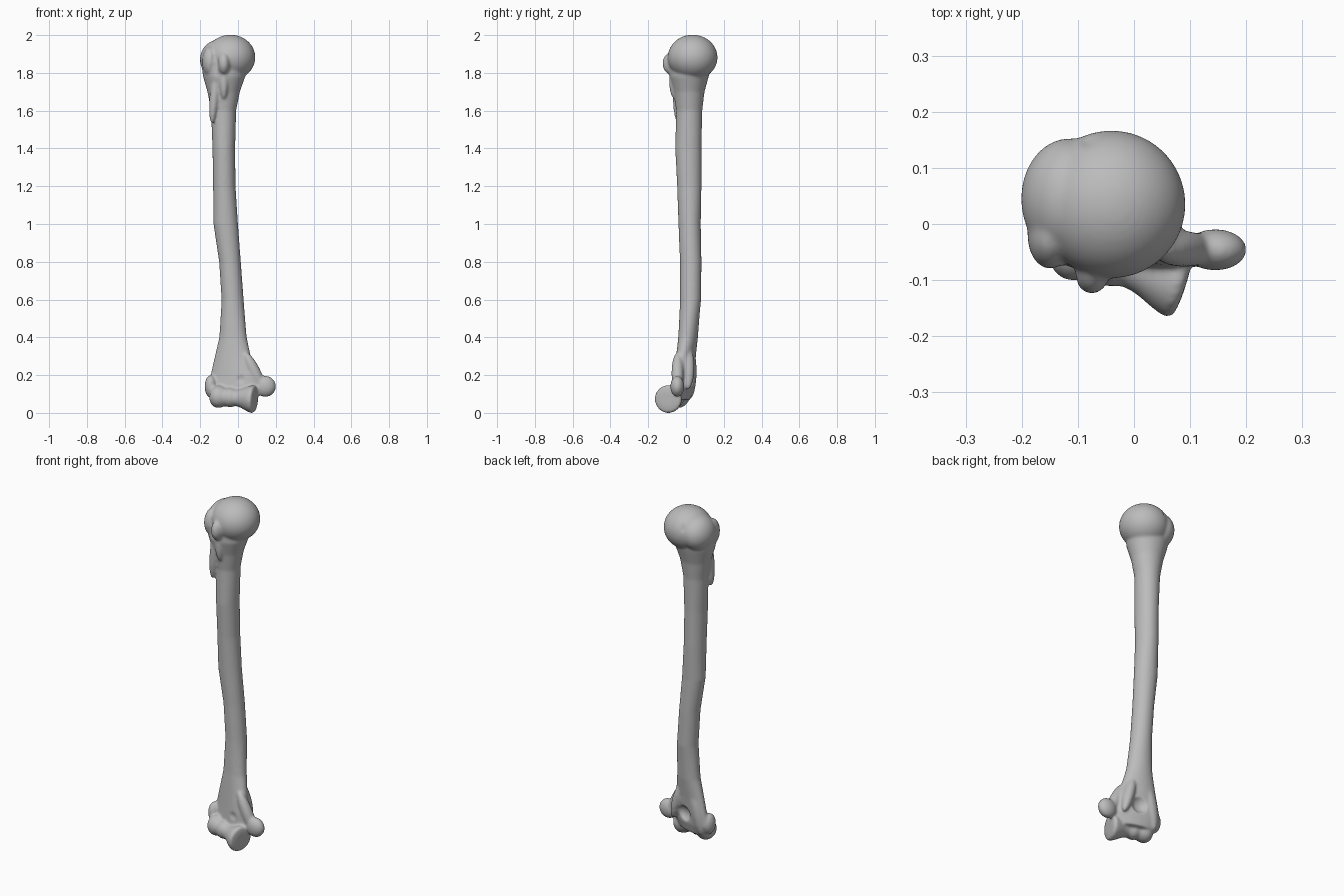
import bpy, bmesh
from math import sin, cos, pi, radians
from mathutils import Vector, Matrix

cube = bpy.data.objects.get("Cube")
if cube:
    bpy.data.objects.remove(cube)

GREY = (0.5, 0.5, 0.5, 1)
bone_mat = bpy.data.materials.new("bone grey")
bone_mat.use_nodes = True
bone_mat.diffuse_color = GREY
bone_mat.node_tree.nodes["Principled BSDF"].inputs["Base Color"].default_value = GREY

SIDES = 40


def loft(bm, rings):
    """Skin a list of (centre, axis u, axis v) ellipses and cap both ends."""
    loops = []
    for c, u, v in rings:
        angles = [2 * pi * i / SIDES for i in range(SIDES)]
        loops.append([bm.verts.new(c + u * cos(a) + v * sin(a)) for a in angles])
    for a, b in zip(loops, loops[1:]):
        for i in range(SIDES):
            j = (i + 1) % SIDES
            bm.faces.new((a[i], a[j], b[j], b[i]))
    bm.faces.new(loops[0][::-1])
    bm.faces.new(loops[-1])


def blob(bm, centre, radii, tilt=0):
    """Ellipsoid tilted about y, in degrees."""
    m = (Matrix.Translation(centre) @ Matrix.Rotation(radians(tilt), 4, "Y")
         @ Matrix.Diagonal((*radii, 1)))
    bmesh.ops.create_uvsphere(bm, u_segments=40, v_segments=24, radius=1, matrix=m)


def dent(mesh, centre, radii):
    """Press the surface back to the wall of an ellipsoid."""
    m = Matrix.Translation(centre) @ Matrix.Diagonal((*radii, 1))
    inverse = m.inverted()
    for v in mesh.vertices:
        local = inverse @ v.co
        if 0 < local.length < 1:
            v.co = m @ local.normalized()


bm = bmesh.new()

# Shaft: z, left x, right x, front y, back y, twist in degrees
shaft = [
    (0.07, -0.13, 0.07, -0.06, 0.015, -16),
    (0.13, -0.165, 0.12, -0.065, 0.03, -16),
    (0.20, -0.15, 0.115, -0.06, 0.035, -16),
    (0.28, -0.13, 0.075, -0.05, 0.045, -15),
    (0.40, -0.10, 0.047, -0.04, 0.062, -12),
    (0.60, -0.087, 0.03, -0.032, 0.08, 0),
    (0.80, -0.10, 0.015, -0.032, 0.082, 0),
    (1.00, -0.13, 0.0, -0.04, 0.078, 0),
    (1.20, -0.132, -0.013, -0.047, 0.082, 0),
    (1.40, -0.135, -0.015, -0.057, 0.082, 0),
    (1.60, -0.143, -0.01, -0.052, 0.086, 0),
    (1.70, -0.162, 0.01, -0.065, 0.098, 0),
    (1.78, -0.185, 0.038, -0.085, 0.12, 0),
    (1.86, -0.195, 0.04, -0.085, 0.135, 0),
]
rings = []
for z, x0, x1, y0, y1, twist in shaft:
    spin = Matrix.Rotation(radians(twist), 3, "Z")
    rings.append((Vector(((x0 + x1) / 2, (y0 + y1) / 2, z)),
                  spin @ Vector(((x1 - x0) / 2, 0, 0)),
                  spin @ Vector((0, (y1 - y0) / 2, 0))))
loft(bm, rings)

# Lower joint: spool turned about a slanted axis, as (distance, radius)
spool = [(-0.13, 0.02), (-0.125, 0.04), (-0.11, 0.054), (-0.09, 0.061),
         (-0.065, 0.056), (-0.048, 0.047), (-0.02, 0.053), (0.012, 0.043),
         (0.04, 0.05), (0.075, 0.066), (0.1, 0.075), (0.113, 0.07), (0.118, 0.04)]
axis = Vector((0.96, -0.28, -0.07)).normalized()
side = axis.cross(Vector((0, 0, 1))).normalized()
loft(bm, [(Vector((-0.02, -0.066, 0.08)) + axis * t, side * r, axis.cross(side) * r)
          for t, r in spool])

# Epicondyles and the ridges that lead down to them
blob(bm, (0.145, -0.046, 0.14), (0.056, 0.037, 0.056), 15)
blob(bm, (0.09, -0.045, 0.21), (0.033, 0.032, 0.12), -25)
blob(bm, (-0.145, -0.01, 0.14), (0.032, 0.042, 0.06))
blob(bm, (-0.09, 0.02, 0.22), (0.04, 0.036, 0.15), 12)
blob(bm, (0.045, 0.01, 0.24), (0.03, 0.035, 0.12), -15)

# Upper joint: round head, greater and lesser tubercles
blob(bm, (-0.04, 0.035, 1.882), (0.132, 0.132, 0.12))
blob(bm, (-0.115, 0.045, 1.875), (0.086, 0.108, 0.098), 10)
blob(bm, (-0.075, -0.075, 1.85), (0.034, 0.05, 0.06))
blob(bm, (-0.15, -0.02, 1.86), (0.04, 0.06, 0.08))

# Crests running down the upper shaft
blob(bm, (-0.125, -0.04, 1.68), (0.025, 0.03, 0.15), 5)
blob(bm, (-0.075, -0.06, 1.76), (0.025, 0.03, 0.1))

bmesh.ops.recalc_face_normals(bm, faces=bm.faces)
mesh = bpy.data.meshes.new("arm_bone")
bm.to_mesh(mesh)
bm.free()
mesh.materials.append(bone_mat)
bone = bpy.data.objects.new("arm_bone", mesh)
bpy.context.scene.collection.objects.link(bone)
for other in bpy.context.selected_objects:
    other.select_set(False)
bpy.context.view_layer.objects.active = bone
bone.select_set(True)

# Fuse the parts into one skin
fuse = bone.modifiers.new("Fuse", "REMESH")
fuse.mode = "VOXEL"
fuse.voxel_size = 0.006
bpy.ops.object.modifier_apply(modifier=fuse.name)

# Hollows: rear fossa, two front fossae, tubercle groove, rear notch
dent(bone.data, (-0.005, 0.065, 0.18), (0.055, 0.06, 0.055))
dent(bone.data, (0.01, -0.105, 0.18), (0.04, 0.045, 0.035))
dent(bone.data, (-0.085, -0.1, 0.175), (0.03, 0.04, 0.025))
dent(bone.data, (-0.115, -0.105, 1.84), (0.014, 0.035, 0.11))
dent(bone.data, (-0.085, 0.165, 1.96), (0.014, 0.03, 0.06))

# Soften the joins
soft = bone.modifiers.new("Soften", "SMOOTH")
soft.factor = 0.5
soft.iterations = 14
bpy.ops.object.modifier_apply(modifier=soft.name)
bpy.ops.object.shade_smooth()
